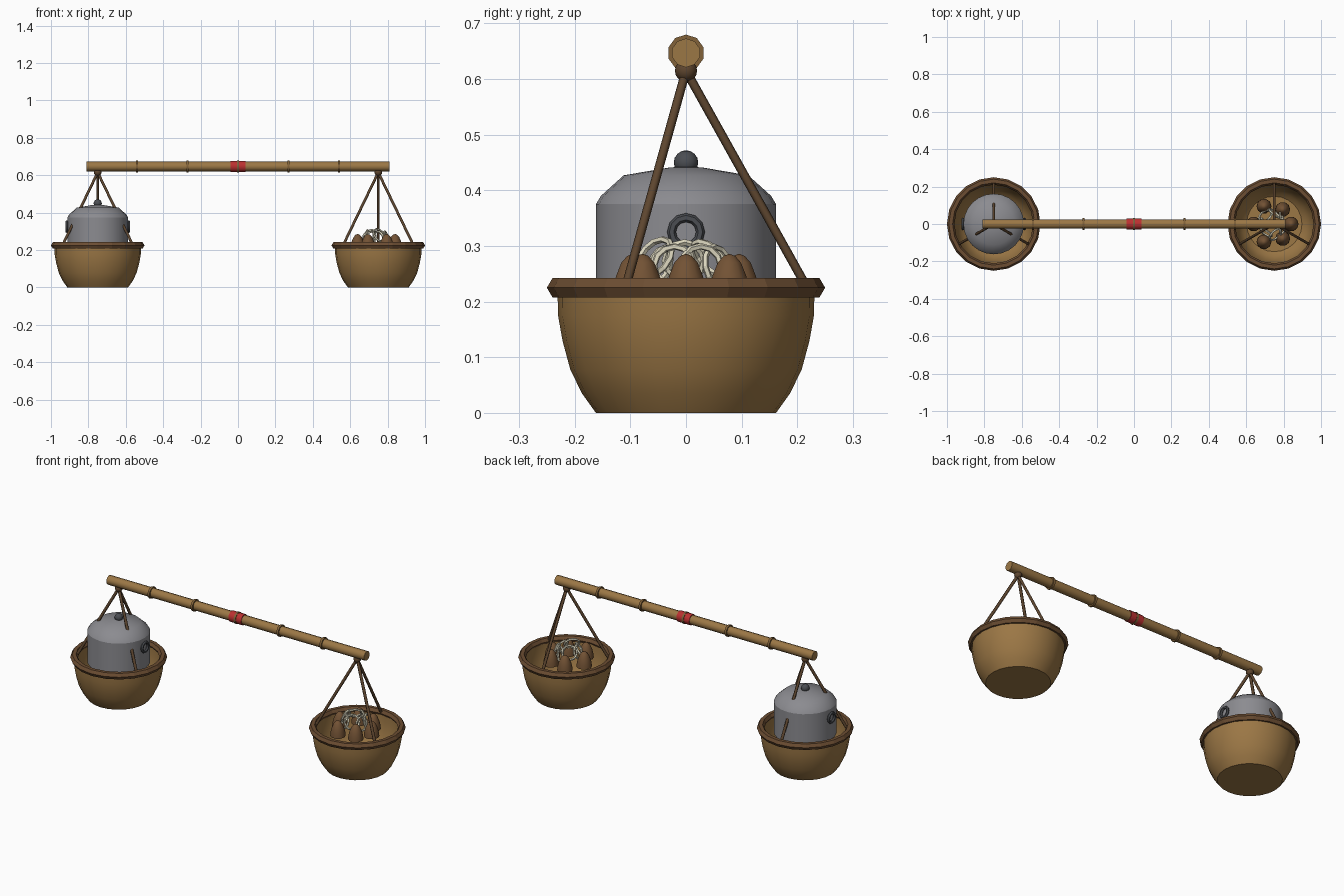
import bpy, bmesh, math, random
from mathutils import Vector, Matrix

if "Cube" in bpy.data.objects:
    bpy.data.objects.remove(bpy.data.objects["Cube"])

random.seed(4)


def material(name, rgb):
    m = bpy.data.materials.new(name)
    m.diffuse_color = (*rgb, 1)
    m.use_nodes = True
    m.node_tree.nodes["Principled BSDF"].inputs["Base Color"].default_value = m.diffuse_color
    return m


BAMBOO = material("bamboo_tan", (0.33, 0.185, 0.06))
NODE = material("node_brown", (0.22, 0.12, 0.04))
RIM = material("rim_brown", (0.15, 0.075, 0.032))
ROPE = material("rope_brown", (0.11, 0.06, 0.028))
RED = material("red_wrap", (0.50, 0.03, 0.03))
METAL = material("pot_grey", (0.26, 0.26, 0.28))
DARK = material("dark_metal", (0.07, 0.075, 0.085))
SHOOT = material("shoot_brown", (0.17, 0.085, 0.035))
STRIP = material("pale_strip", (0.72, 0.68, 0.52))


def finish(bm, name, mat, smooth_angle=None):
    bmesh.ops.remove_doubles(bm, verts=bm.verts, dist=1e-5)
    bmesh.ops.recalc_face_normals(bm, faces=bm.faces)
    me = bpy.data.meshes.new(name)
    bm.to_mesh(me)
    bm.free()
    me.materials.append(mat)
    if smooth_angle:
        for p in me.polygons:
            p.use_smooth = True
        me.set_sharp_from_angle(angle=math.radians(smooth_angle))
    ob = bpy.data.objects.new(name, me)
    bpy.context.collection.objects.link(ob)
    return ob


def lathe(name, profile, mat, loc=(0, 0, 0), segs=24, smooth_angle=None):
    """Spin an (r, z) profile around a vertical axis."""
    bm = bmesh.new()
    vs = [bm.verts.new((r, 0, z)) for r, z in profile]
    es = [bm.edges.new(pair) for pair in zip(vs, vs[1:])]
    bmesh.ops.spin(bm, geom=vs + es, cent=(0, 0, 0), axis=(0, 0, 1),
                   angle=2 * math.pi, steps=segs, use_merge=True)
    bmesh.ops.translate(bm, verts=bm.verts, vec=loc)
    return finish(bm, name, mat, smooth_angle)


def rod(name, a, b, radius, mat, segs=8, smooth_angle=None):
    """Cylinder from point a to point b."""
    a, b = Vector(a), Vector(b)
    d = b - a
    turn = d.to_track_quat('Z', 'Y').to_matrix().to_4x4()
    bm = bmesh.new()
    bmesh.ops.create_cone(bm, cap_ends=True, segments=segs, radius1=radius,
                          radius2=radius, depth=d.length,
                          matrix=Matrix.Translation((a + b) / 2) @ turn)
    return finish(bm, name, mat, smooth_angle)


def ball(name, loc, radius, mat):
    bm = bmesh.new()
    bmesh.ops.create_uvsphere(bm, u_segments=12, v_segments=8, radius=radius,
                              matrix=Matrix.Translation(loc))
    return finish(bm, name, mat, 40)


def ring(name, loc, major, minor, mat, axis=(0, 0, 1), segs=20, sides=6, smooth_angle=None):
    profile = [(major + minor * math.cos(t), minor * math.sin(t))
               for t in [2 * math.pi * i / sides for i in range(sides + 1)]]
    ob = lathe(name, profile, mat, segs=segs, smooth_angle=smooth_angle)
    turn = Vector(axis).to_track_quat('Z', 'Y').to_matrix().to_4x4()
    ob.data.transform(Matrix.Translation(loc) @ turn)
    return ob


# Carrying pole with bamboo nodes and red wrapping
PZ = 0.647
rod("pole", (-0.81, 0, PZ), (0.81, 0, PZ), 0.026, BAMBOO, 10, 40)
for i in range(-2, 3):
    x = i * 0.27
    rod("pole_node", (x - 0.006, 0, PZ), (x + 0.006, 0, PZ), 0.033, NODE, 10, 40)
for s in (-1, 1):
    rod("red_wrap", (s * 0.006, 0, PZ), (s * 0.04, 0, PZ), 0.03, RED, 12, 40)

# Two hanging baskets with rims, ropes and knots
BOWL = [(0, 0), (0.162, 0), (0.187, 0.035), (0.208, 0.078), (0.222, 0.13),
        (0.23, 0.175), (0.231, 0.225), (0.217, 0.225), (0.216, 0.175),
        (0.208, 0.13), (0.194, 0.08), (0.173, 0.04), (0.148, 0.018), (0, 0.018)]
for side, cx in (("left", -0.75), ("right", 0.75)):
    lathe(side + "_basket", BOWL, BAMBOO, (cx, 0, 0), 24, 40)
    ring(side + "_basket_rim", (cx, 0, 0.225), 0.23, 0.02, RIM)
    ball(side + "_knot", (cx, 0, 0.615), 0.02, ROPE)
    for k in range(3):
        a = math.radians(90 + 120 * k)
        rod(side + "_rope", (cx, 0, 0.615),
            (cx + 0.212 * math.cos(a), 0.212 * math.sin(a), 0.235), 0.008, ROPE, 6, 70)

# Cooking pot with lid, knob and ring handles
PX = -0.75
lathe("pot_body", [(0, 0.2), (0.162, 0.2), (0.162, 0.375), (0, 0.375)],
      METAL, (PX, 0, 0), 24, 35)
lathe("pot_lid", [(0, 0.37), (0.162, 0.375), (0.153, 0.39), (0.112, 0.427),
                  (0.03, 0.441), (0, 0.443)], METAL, (PX, 0, 0), 24, 35)
ball("lid_knob", (PX, 0, 0.45), 0.022, DARK)
for s in (-1, 1):
    ring("pot_handle", (PX + s * 0.165, 0, 0.325), 0.026, 0.008, DARK,
         (1, 0, 0), 12, 6, 35)

# Bamboo shoots in a circle in the right basket
SX = 0.75
SHAPE = [(0, 0.2), (0.04, 0.2), (0.038, 0.222), (0.032, 0.246),
         (0.022, 0.27), (0.011, 0.282), (0, 0.286)]
for k, r in enumerate((0.09, 0.09, 0.11, 0.11, 0.11, 0.09)):
    a = math.radians(60 * k)
    lathe("bamboo_shoot", SHAPE, SHOOT,
          (SX + r * math.cos(a), r * math.sin(a), 0), 10, 40)

# Pale curled strips piled between the shoots
for k in range(7):
    a = 2 * math.pi * k / 7 + 0.5
    r = 0.058
    axis = (math.cos(a) + 0.3, 0.6 * math.sin(a), random.uniform(0.1, 0.5))
    ring("curled_strip", (SX - 0.01 + r * math.cos(a), r * math.sin(a), random.uniform(0.262, 0.282)),
         random.uniform(0.033, 0.04), 0.006, STRIP, axis, 12, 5)
